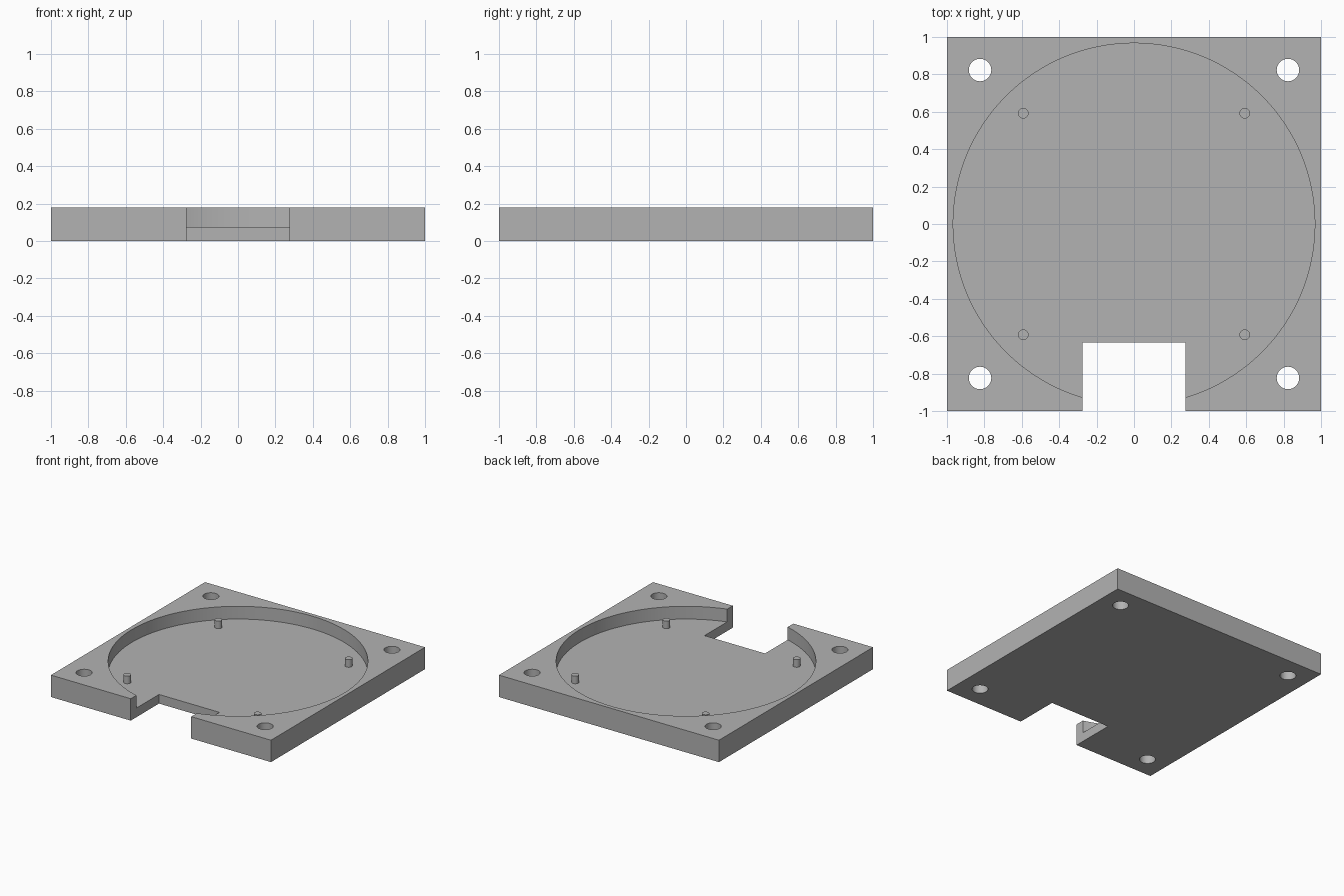
import bpy
import math

if "Cube" in bpy.data.objects:
    bpy.data.objects.remove(bpy.data.objects["Cube"], do_unlink=True)

HEIGHT, FLOOR, PIN_TOP = 0.18, 0.075, 0.137
CORNERS = [(sx, sy) for sx in (-1, 1) for sy in (-1, 1)]

grey = bpy.data.materials.new("plain grey")
grey.use_nodes = True
COLOUR = (0.45, 0.45, 0.45, 1)
grey.diffuse_color = COLOUR
grey.node_tree.nodes["Principled BSDF"].inputs["Base Color"].default_value = COLOUR


def box(name, x0, x1, y0, y1, z0, z1):
    bpy.ops.mesh.primitive_cube_add(
        size=1, location=((x0 + x1) / 2, (y0 + y1) / 2, (z0 + z1) / 2))
    ob = bpy.context.object
    ob.name = name
    ob.scale = (x1 - x0, y1 - y0, z1 - z0)
    bpy.ops.object.transform_apply(location=True, rotation=False, scale=True)
    return ob


def cylinder(name, x, y, radius, z0, z1, sides):
    bpy.ops.mesh.primitive_cylinder_add(
        vertices=sides, radius=radius, depth=z1 - z0, location=(x, y, (z0 + z1) / 2))
    ob = bpy.context.object
    ob.name = name
    return ob


def finish(ob):
    ob.data.materials.clear()
    ob.data.materials.append(grey)
    bpy.ops.object.select_all(action="DESELECT")
    ob.select_set(True)
    bpy.context.view_layer.objects.active = ob
    bpy.ops.object.shade_smooth_by_angle(angle=math.radians(30))


def cut(target, cutter):
    cutter.hide_render = True
    mod = target.modifiers.new("cut", "BOOLEAN")
    mod.operation = "DIFFERENCE"
    mod.solver = "EXACT"
    mod.object = cutter
    bpy.context.view_layer.objects.active = target
    bpy.ops.object.modifier_apply(modifier=mod.name)
    bpy.data.objects.remove(cutter, do_unlink=True)


# Square base plate with round pocket, front notch and corner screw holes
plate = box("base_plate", -1, 1, -1, 1, 0, HEIGHT)
cut(plate, cylinder("pocket_cutter", 0, 0, 0.967, FLOOR, 0.4, 128))
cut(plate, box("notch_cutter", -0.275, 0.275, -1.2, -0.633, -0.2, 0.4))
for sx, sy in CORNERS:
    cut(plate, cylinder("hole_cutter", sx * 0.823, sy * 0.823, 0.06, -0.2, 0.4, 48))
finish(plate)

# Locating pins standing on the pocket floor
for sx, sy in CORNERS:
    name = ("front" if sy < 0 else "back") + ("_left" if sx > 0 else "_right") + "_pin"
    finish(cylinder(name, sx * 0.592, sy * 0.592, 0.028, FLOOR - 0.01, PIN_TOP, 32))
